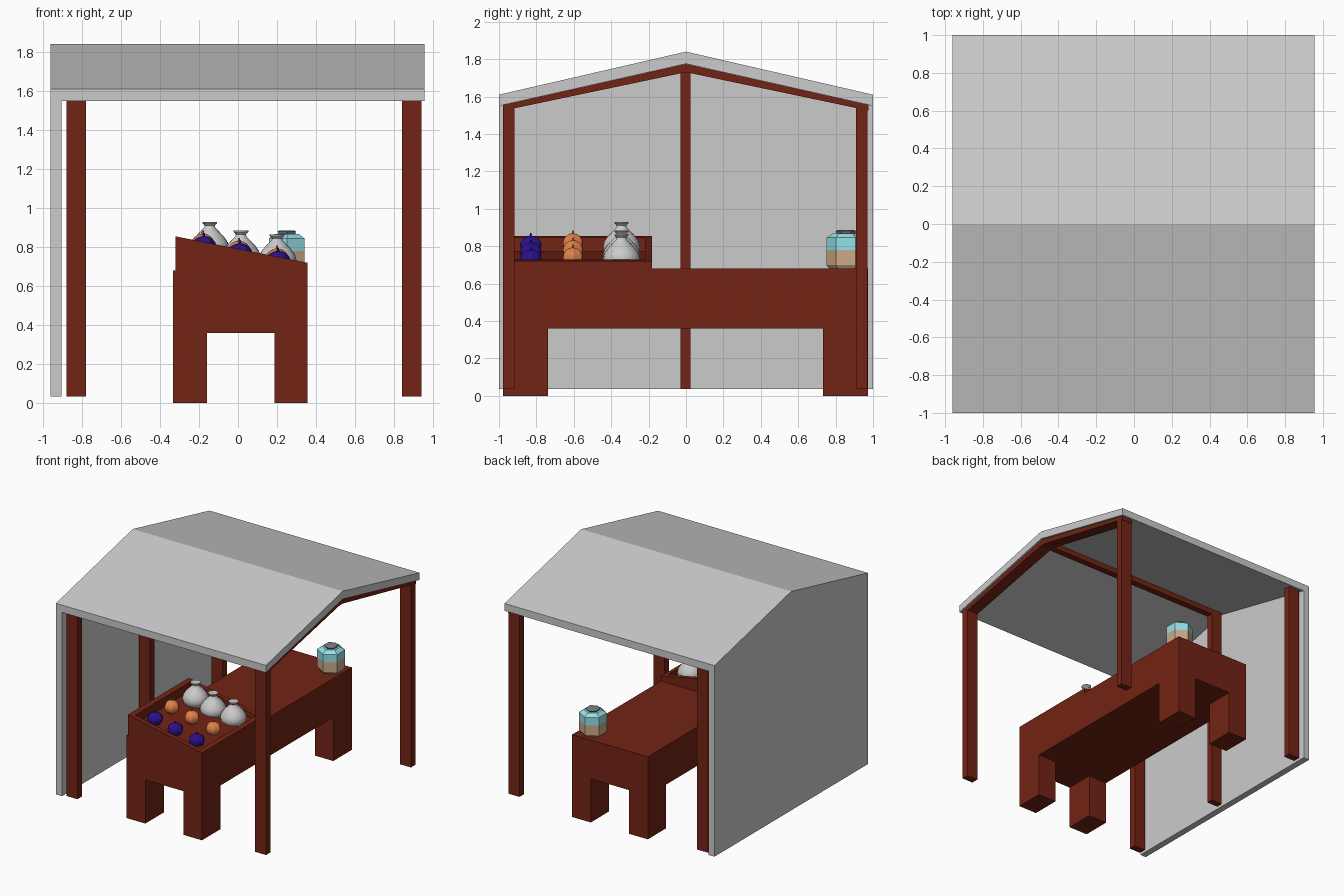
import bpy, bmesh, math

if "Cube" in bpy.data.objects:
    bpy.data.objects.remove(bpy.data.objects["Cube"])


def mat(name, r, g, b):
    m = bpy.data.materials.new(name)
    m.diffuse_color = (r, g, b, 1)
    m.use_nodes = True
    m.node_tree.nodes["Principled BSDF"].inputs["Base Color"].default_value = m.diffuse_color
    return m


WOOD = mat("dark_wood", 0.17, 0.017, 0.007)
ORANGE = mat("orange_skin", 0.75, 0.22, 0.07)
BLUE = mat("blue_skin", 0.024, 0.005, 0.26)
TEAL = mat("teal_glaze", 0.3, 0.75, 0.8)
TAN = mat("tan_clay", 0.6, 0.4, 0.25)
LID = mat("lid_grey", 0.2, 0.22, 0.23)


def finish(name, bm, mats=(), smooth=None):
    bmesh.ops.recalc_face_normals(bm, faces=bm.faces)
    me = bpy.data.meshes.new(name)
    bm.to_mesh(me)
    bm.free()
    ob = bpy.data.objects.new(name, me)
    bpy.context.collection.objects.link(ob)
    for m in mats:
        me.materials.append(m)
    if smooth:
        bpy.ops.object.select_all(action='DESELECT')
        ob.select_set(True)
        bpy.context.view_layer.objects.active = ob
        bpy.ops.object.shade_smooth_by_angle(angle=math.radians(smooth))
    return ob


def prism(name, pts, axis, a, b, m=None):
    """Extrude a profile (y,z) along x, or (x,z) along y, from a to b."""
    bm = bmesh.new()
    place = (lambda p, t: (t, p[0], p[1])) if axis == 'x' else (lambda p, t: (p[0], t, p[1]))
    f = bm.faces.new([bm.verts.new(place(p, a)) for p in pts])
    ext = bmesh.ops.extrude_face_region(bm, geom=[f])
    vec = (b - a, 0, 0) if axis == 'x' else (0, b - a, 0)
    bmesh.ops.translate(bm, vec=vec, verts=[g for g in ext['geom'] if isinstance(g, bmesh.types.BMVert)])
    return finish(name, bm, [m] if m else [])


def box(name, x0, x1, y0, y1, z0, z1, m=WOOD):
    return prism(name, [(x0, z0), (x1, z0), (x1, z1), (x0, z1)], 'y', y0, y1, m)


def lathe(name, profile, n, loc, mats=(), bands=None, smooth=None, ribs=0, depth=0, turn=0):
    """Revolve (r,z) points; optional ribs pinch the outline, bands choose materials."""
    bm = bmesh.new()
    rings = []
    for r, z in profile:
        ring = []
        for i in range(n):
            t = 2 * math.pi * i / n + turn
            k = r * (1 - depth * (0.5 - 0.5 * math.cos(ribs * t)))
            ring.append(bm.verts.new((loc[0] + k * math.cos(t), loc[1] + k * math.sin(t), loc[2] + z)))
        rings.append(ring)
    for j in range(len(rings) - 1):
        for i in range(n):
            k = (i + 1) % n
            f = bm.faces.new((rings[j][i], rings[j][k], rings[j + 1][k], rings[j + 1][i]))
            f.material_index = bands[j] if bands else 0
    bm.faces.new(rings[0])
    top = bm.faces.new(rings[-1])
    top.material_index = bands[-1] if bands else 0
    return finish(name, bm, mats, smooth)


# Canopy: gabled roof and the closed end wall
prism("roof", [(-1, 1.55), (0, 1.775), (1, 1.55), (1, 1.61), (0, 1.84), (-1, 1.61)], 'x', -0.96, 0.955)
prism("end_wall", [(-1, 0.035), (1, 0.035), (1, 1.55), (0, 1.775), (-1, 1.55)], 'x', -0.96, -0.905)

# Timber frame: posts, ridge beam and open-end rafters
for x0, x1, tag in ((-0.88, -0.78, "left"), (0.84, 0.94, "right")):
    for y0, y1, end in ((-0.978, -0.917, "front"), (0.91, 0.97, "back")):
        box(f"{tag}_{end}_post", x0, x1, y0, y1, 0.035, 1.56)
box("left_middle_post", -0.88, -0.78, -0.03, 0.025, 0.035, 1.765)
box("ridge_beam", -0.88, 0.94, -0.03, 0.025, 1.725, 1.768)
for s, tag in ((-1, "front"), (1, "back")):
    prism(f"{tag}_rafter", [(s * 0.975, 1.525), (s * 0.975, 1.555), (0, 1.774), (0, 1.73)], 'x', 0.84, 0.94, WOOD)

# Counter with four block legs
box("counter", -0.333, 0.356, -0.978, 0.973, 0.36, 0.68)
for x0, x1 in ((-0.333, -0.16), (0.187, 0.356)):
    for y0, y1 in ((-0.978, -0.738), (0.733, 0.973)):
        box("counter_leg", x0, x1, y0, y1, 0, 0.36)


# Sloping display tray
def rim(x):
    return 0.855 - 0.2 * (x + 0.32)


def tray_part(name, x0, x1, y0, y1, drop0=0.0, drop1=0.0):
    prism(name, [(x0, 0.678), (x1, 0.678), (x1, rim(x1) - drop1), (x0, rim(x0) - drop0)], 'y', y0, y1, WOOD)


tray_part("tray_front", -0.32, 0.356, -0.978, -0.938)
tray_part("tray_back", -0.32, 0.356, -0.22, -0.182)
tray_part("tray_high_side", -0.32, -0.28, -0.938, -0.22)
tray_part("tray_low_side", 0.316, 0.356, -0.938, -0.22)
tray_part("tray_floor", -0.28, 0.316, -0.938, -0.22, 0.075, 0.04)

# White vases
vase = [(0.065, 0), (0.09, 0.025), (0.1, 0.055), (0.093, 0.085), (0.072, 0.115), (0.046, 0.142),
        (0.028, 0.16), (0.026, 0.17), (0.038, 0.183), (0.038, 0.19), (0.022, 0.188)]
for x, top in ((-0.145, 0.93), (0.015, 0.885), (0.2, 0.865)):
    lathe("vase", vase, 20, (x, -0.345, top - 0.19), smooth=40)


# Ribbed gourds in two rows
def gourd(name, x, y, z, r, squash, m):
    prof = [(r * max(math.sin(a), 0.08), -r * squash * math.cos(a))
            for a in (math.pi * i / 8 for i in range(9))]
    lathe(name, prof, 24, (x, y, z), [m], smooth=50, ribs=6, depth=0.14)
    lathe(name + "_stem", [(0.008, 0), (0.006, 0.012), (0.005, 0.02)], 6,
          (x, y, z + r * squash - 0.005), [m])


for x in (-0.18, 0.005, 0.2):
    gourd("orange_gourd", x, -0.605, rim(x) - 0.012, 0.06, 0.9, ORANGE)
    gourd("blue_gourd", x + 0.005, -0.83, rim(x) - 0.022, 0.064, 0.8, BLUE)

# Two-tone faceted jar on the far end of the counter
jar = [(0.09, 0), (0.105, 0.02), (0.105, 0.1), (0.105, 0.165), (0.07, 0.188), (0.05, 0.188), (0.055, 0.2), (0.045, 0.206)]
lathe("jar", jar, 6, (0.25, 0.855, 0.68), [TAN, TEAL, LID], [0, 0, 1, 1, 1, 2, 2, 2], turn=math.pi / 6)
